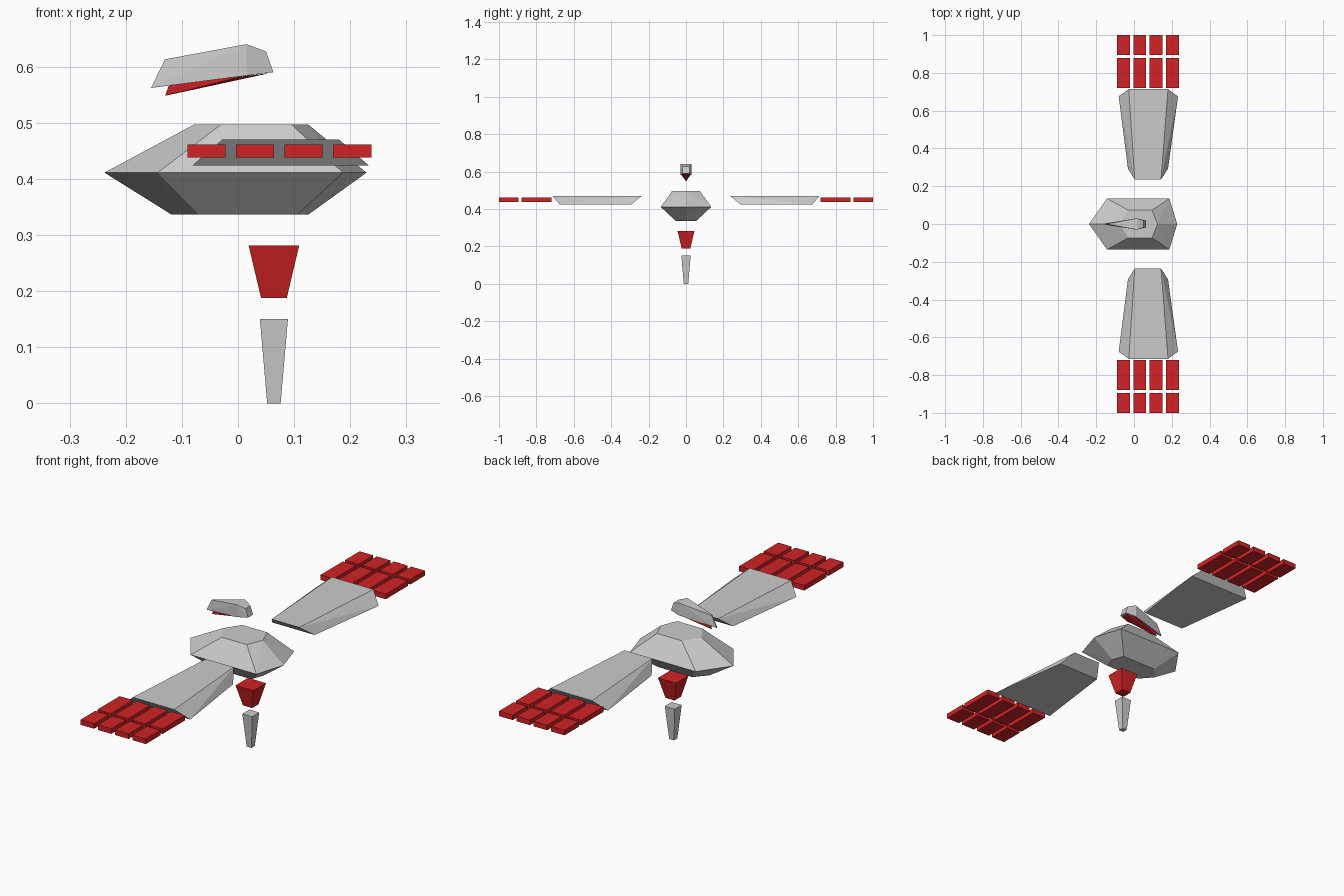
import bpy
import bmesh

cube = bpy.data.objects.get("Cube")
if cube:
    bpy.data.objects.remove(cube, do_unlink=True)


def make_material(name, color):
    mat = bpy.data.materials.new(name)
    mat.use_nodes = True
    mat.diffuse_color = color
    mat.node_tree.nodes["Principled BSDF"].inputs["Base Color"].default_value = color
    return mat


GREY = make_material("light grey", (0.60, 0.60, 0.60, 1))
RED = make_material("red", (0.64, 0.016, 0.018, 1))


def hull(name, points, mat):
    """Flat-faced solid wrapped around a few corner points."""
    bm = bmesh.new()
    for p in points:
        bm.verts.new(p)
    bmesh.ops.convex_hull(bm, input=bm.verts[:])
    bmesh.ops.dissolve_limit(bm, angle_limit=0.03, verts=bm.verts[:], edges=bm.edges[:])
    bmesh.ops.recalc_face_normals(bm, faces=bm.faces[:])
    mesh = bpy.data.meshes.new(name)
    bm.to_mesh(mesh)
    bm.free()
    mesh.materials.append(mat)
    obj = bpy.data.objects.new(name, mesh)
    bpy.context.collection.objects.link(obj)
    return obj


def mirrored(points):
    """Repeat points on the other side of the y = 0 plane."""
    return [(x, s * y, z) for x, y, z in points for s in ((1, -1) if y else (1,))]


def rect(x0, x1, y0, y1, z):
    return [(x, y, z) for x in (x0, x1) for y in (y0, y1)]


def post(name, cx, top, bottom, z_top, z_bottom, mat):
    """Square pillar tapering downwards."""
    hull(name, rect(cx - top, cx + top, -top, top, z_top)
         + rect(cx - bottom, cx + bottom, -bottom, bottom, z_bottom), mat)


# Body: three stacked elongated hexagons
def hexagon(tip, front, back, tail, width, z):
    return [(tip, 0, z), (front, width, z), (back, width, z), (tail, 0, z)]


hull("body", mirrored(hexagon(-0.078, -0.03, 0.095, 0.125, 0.073, 0.497)
                      + hexagon(-0.238, -0.143, 0.187, 0.229, 0.135, 0.411)
                      + hexagon(-0.118, -0.07, 0.105, 0.125, 0.055, 0.336)), GREY)

# Head with a red lower jaw
hull("head", mirrored([(-0.13, 0.003, 0.613), (0.015, 0.03, 0.64), (0.05, 0.018, 0.627),
                       (-0.155, 0.003, 0.562), (0.015, 0.03, 0.584), (0.063, 0.018, 0.59)]), GREY)
hull("jaw", mirrored([(-0.13, 0, 0.548), (-0.123, 0.003, 0.567),
                      (0.01, 0.026, 0.583), (0.055, 0.016, 0.588)]), RED)

# Tail
post("tail_base", 0.064, 0.045, 0.023, 0.281, 0.188, RED)
post("tail_tip", 0.064, 0.025, 0.012, 0.15, 0, GREY)

# Wings and their feather blocks
for side, s in (("left", 1), ("right", -1)):
    wing = [(-0.028, 0.714, 0.47), (0.18, 0.714, 0.47), (0.004, 0.236, 0.47), (0.143, 0.236, 0.47),
            (-0.081, 0.675, 0.424), (0.233, 0.675, 0.424), (-0.032, 0.292, 0.424), (0.18, 0.292, 0.424)]
    hull("wing_" + side, [(x, s * y, z) for x, y, z in wing], GREY)
    for row, (y0, y1) in enumerate(((0.72, 0.88), (0.895, 1.0))):
        for col in range(4):
            x = -0.09 + col * 0.0865
            corners = [p for z in (0.438, 0.461) for p in rect(x, x + 0.068, s * y0, s * y1, z)]
            hull(f"feather_{side}_{row + 1}_{col + 1}", corners, RED)
